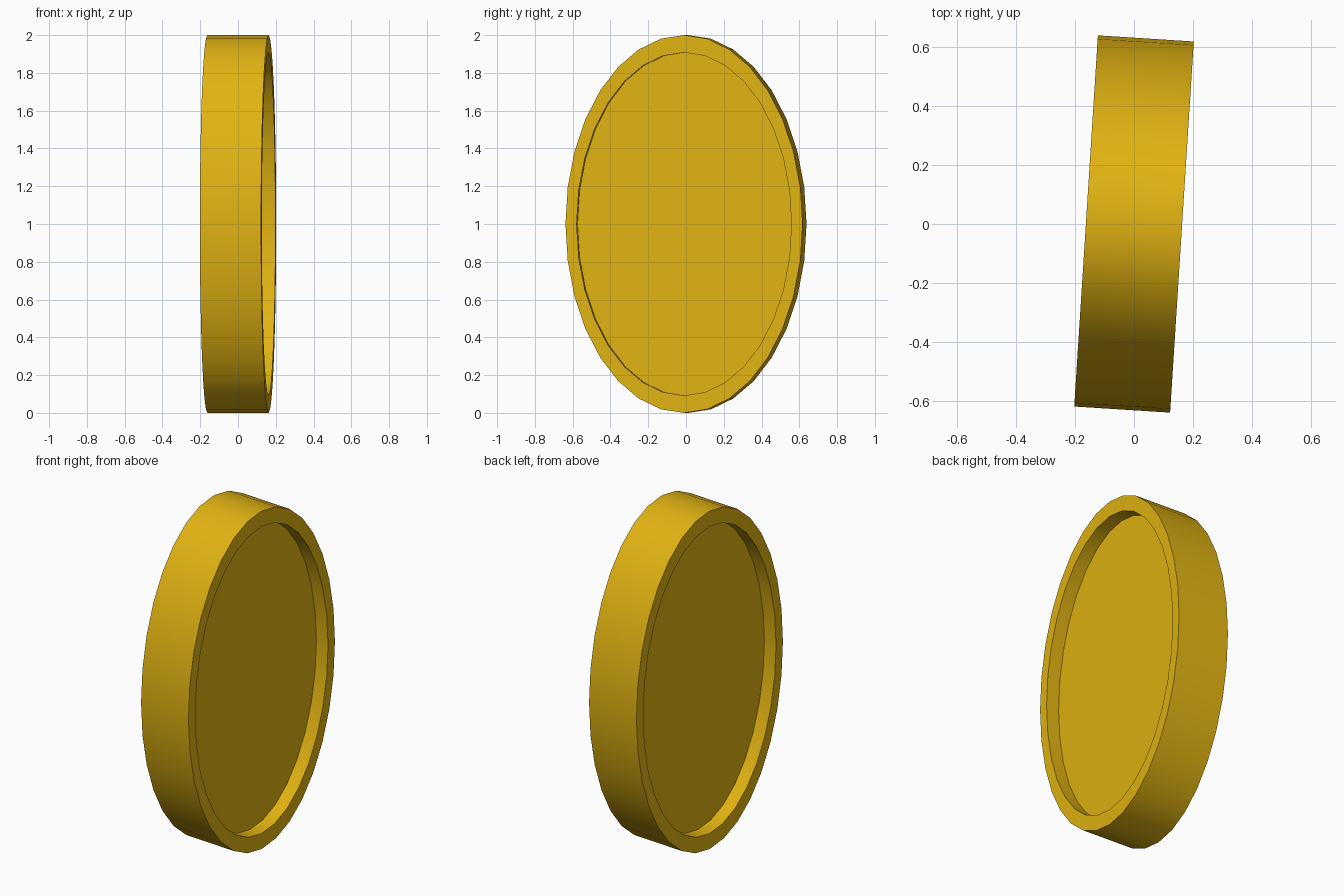
import bpy, bmesh, math

if "Cube" in bpy.data.objects:
    bpy.data.objects.remove(bpy.data.objects["Cube"])

SIDES = 32
HALF_T = 0.1625      # half thickness
FLOOR = 0.0825       # half thickness at the recessed faces
OUTER = (0.629, 1.0)
INNER = (0.57, 0.908)


def ring(bm, x, radii):
    """Elliptical loop of vertices in the plane at depth x."""
    return [bm.verts.new((x, radii[0] * math.sin(2 * math.pi * i / SIDES),
                          radii[1] * math.cos(2 * math.pi * i / SIDES)))
            for i in range(SIDES)]


# Coin cross-section: recessed face, raised rim, edge, raised rim, recessed face
bm = bmesh.new()
profile = [(-FLOOR, INNER), (-HALF_T, INNER), (-HALF_T, OUTER),
           (HALF_T, OUTER), (HALF_T, INNER), (FLOOR, INNER)]
rings = [ring(bm, x, r) for x, r in profile]
for a, b in zip(rings, rings[1:]):
    for i in range(SIDES):
        j = (i + 1) % SIDES
        bm.faces.new((a[i], a[j], b[j], b[i]))
bm.faces.new(rings[0])
bm.faces.new(rings[-1])
bmesh.ops.recalc_face_normals(bm, faces=bm.faces)

mesh = bpy.data.meshes.new("coin")
bm.to_mesh(mesh)
bm.free()
coin = bpy.data.objects.new("coin", mesh)
bpy.context.collection.objects.link(coin)

# Stand on the ground, turned slightly about the vertical
coin.location.z = 1.0
coin.rotation_euler.z = math.radians(-3.65)

# Gold colour
gold = bpy.data.materials.new("gold")
gold.diffuse_color = (0.75, 0.45, 0.006, 1)
gold.use_nodes = True
gold.node_tree.nodes["Principled BSDF"].inputs["Base Color"].default_value = gold.diffuse_color
mesh.materials.append(gold)

# Smooth walls, sharp rim edges
bpy.context.view_layer.objects.active = coin
coin.select_set(True)
bpy.ops.object.shade_smooth_by_angle(angle=math.radians(35))
